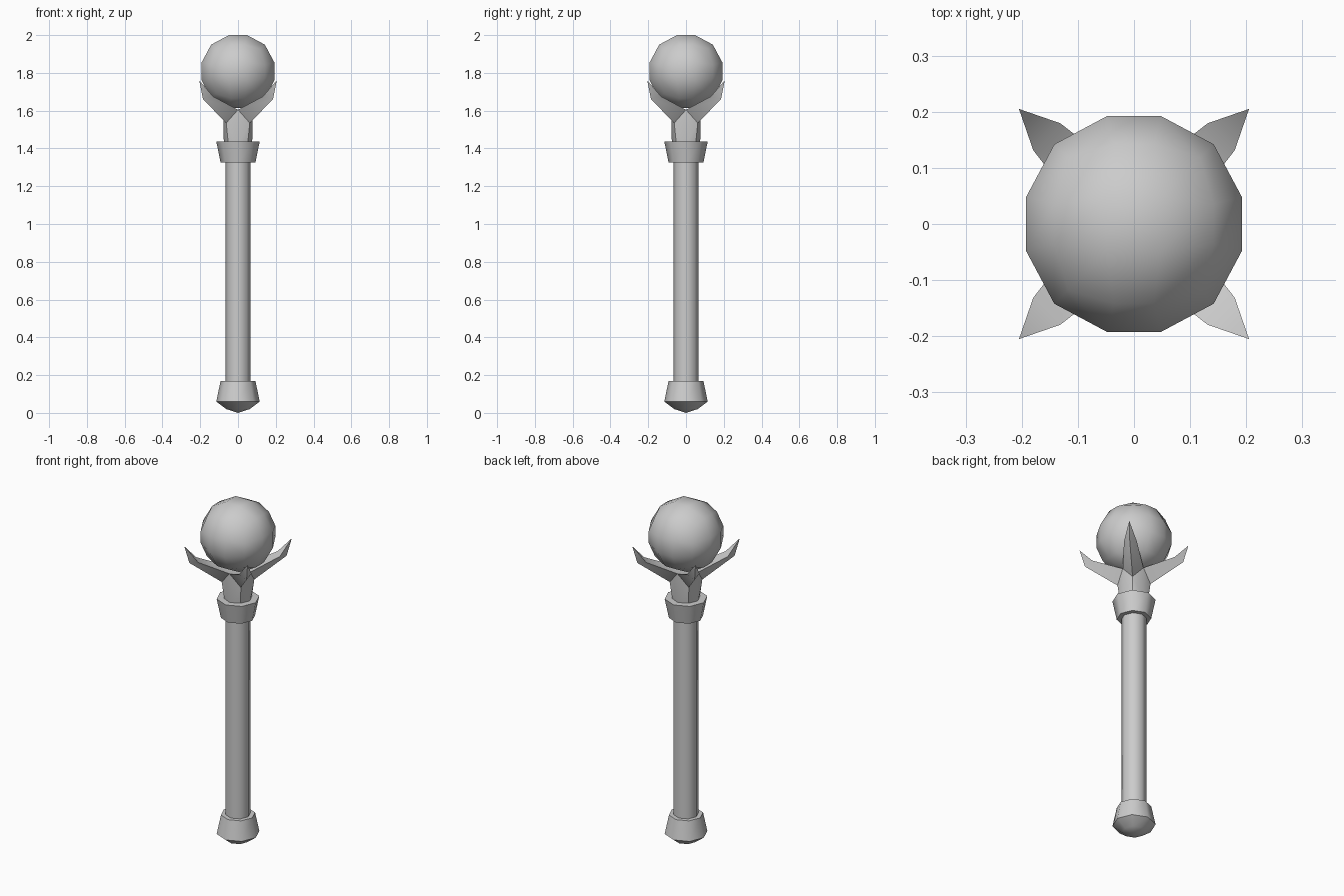
import bpy, bmesh, math
from mathutils import Vector

if "Cube" in bpy.data.objects:
    bpy.data.objects.remove(bpy.data.objects["Cube"])

SIDES = 8


def finish(name, bm, angle):
    bmesh.ops.recalc_face_normals(bm, faces=bm.faces[:])
    me = bpy.data.meshes.new(name)
    bm.to_mesh(me)
    bm.free()
    ob = bpy.data.objects.new(name, me)
    bpy.context.collection.objects.link(ob)
    bpy.ops.object.select_all(action='DESELECT')
    ob.select_set(True)
    bpy.context.view_layer.objects.active = ob
    bpy.ops.object.shade_smooth_by_angle(angle=math.radians(angle))
    return ob


def polar(bm, r, deg, z):
    a = math.radians(deg)
    return bm.verts.new((r * math.cos(a), r * math.sin(a), z))


def lathe(name, profile):
    """Eight-sided turned part, closed at both ends; r = 0 makes a point."""
    bm = bmesh.new()
    rings = [[polar(bm, r, i * 360 / SIDES, z) for i in range(SIDES)] for r, z in profile]
    for a, b in zip(rings, rings[1:]):
        for i in range(SIDES):
            j = (i + 1) % SIDES
            bm.faces.new((a[i], a[j], b[j], b[i]))
    bm.faces.new(rings[0])
    bm.faces.new(rings[-1])
    bmesh.ops.remove_doubles(bm, verts=bm.verts[:], dist=1e-5)
    return finish(name, bm, 50)


# Handle parts
lathe("shaft", [(0.067, 0.15), (0.067, 1.34)])
lathe("pommel", [(0.0, 0.0), (0.062, 0.02), (0.115, 0.06), (0.092, 0.17)])
lathe("collar", [(0.092, 1.325), (0.115, 1.437)])

# Four-pronged claw: ridges on the diagonals, valleys on the axes
bm = bmesh.new()
base_valley = [polar(bm, 0.075, 90 * k, 1.42) for k in range(4)]
base_ridge = [polar(bm, 0.072, 90 * k + 45, 1.42) for k in range(4)]
valley = [polar(bm, 0.078, 90 * k, 1.605) for k in range(4)]
for k in range(4):
    n = (k + 1) % 4
    mid = 90 * k + 45
    low = polar(bm, 0.088, mid, 1.535)
    knee = polar(bm, 0.262, mid, 1.66)
    tip = polar(bm, 0.29, mid, 1.76)
    spread = math.degrees(math.atan2(0.034, 0.22))
    for s, v, bv in ((-1, valley[k], base_valley[k]), (1, valley[n], base_valley[n])):
        side = polar(bm, 0.2226, mid + s * spread, 1.675)
        bm.faces.new((bv, base_ridge[k], low))
        bm.faces.new((bv, low, v))
        bm.faces.new((v, low, knee, side))
        bm.faces.new((side, knee, tip))
        if s < 0:
            first = side
    bm.faces.new((valley[k], first, side, valley[n]))
    bm.faces.new((first, tip, side))
bm.faces.new(valley)
bm.faces.new([v for pair in zip(base_valley, base_ridge) for v in pair])
finish("claw_mount", bm, 30)

# Orb: cube with three faces per edge, pushed out to a sphere
bm = bmesh.new()
bmesh.ops.create_cube(bm, size=2)
bmesh.ops.subdivide_edges(bm, edges=bm.edges[:], cuts=2, use_grid_fill=True)
for v in bm.verts:
    p = Vector([c if abs(c) > 0.9 else math.copysign(0.25, c) for c in v.co])
    v.co = p.normalized() * 0.204 + Vector((0, 0, 1.8075))
finish("orb", bm, 50)
